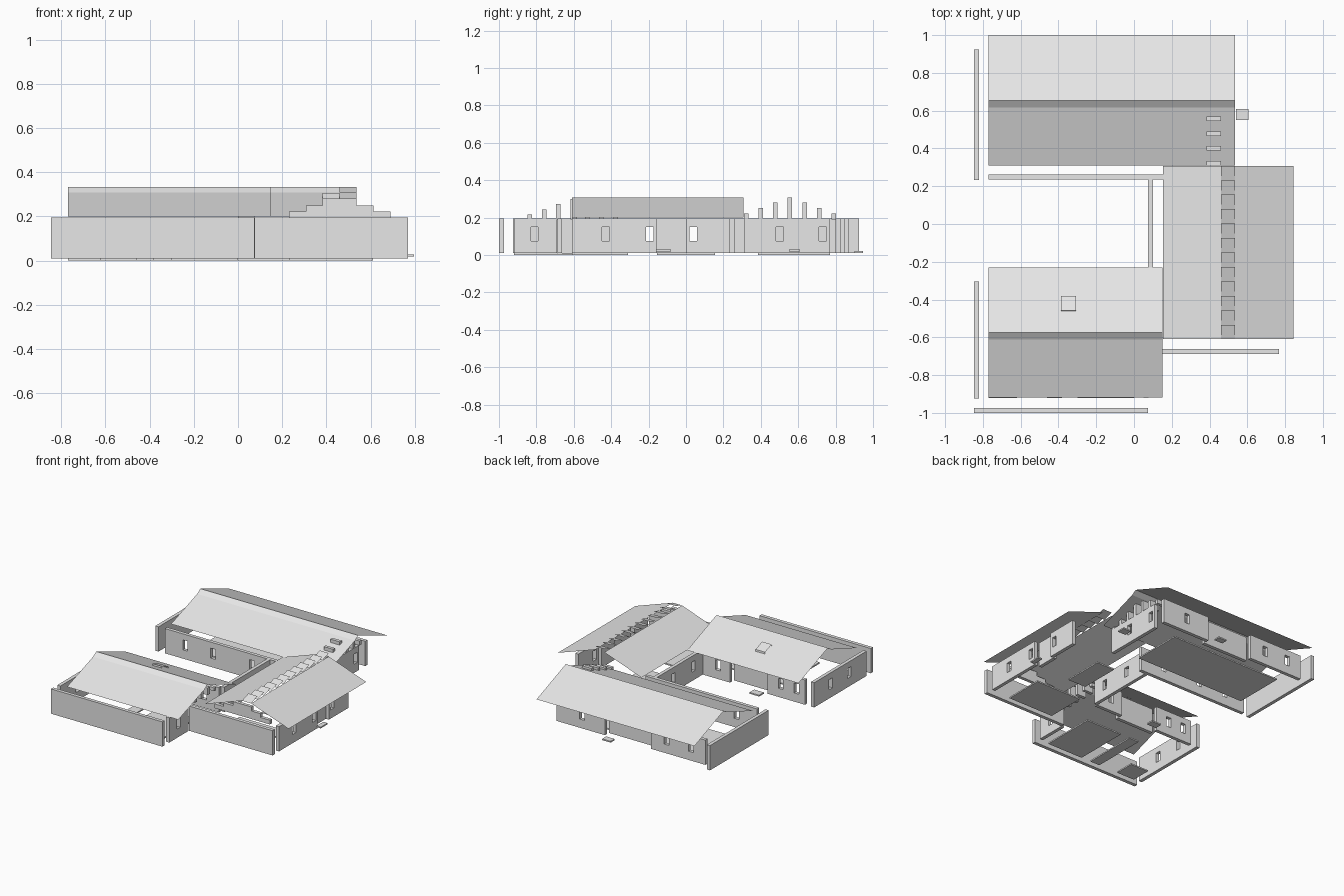
import bpy

cube = bpy.data.objects.get("Cube")
if cube:
    bpy.data.objects.remove(cube)

grey = bpy.data.materials.new("light_grey")
grey.use_nodes = True
grey.diffuse_color = (0.8, 0.8, 0.8, 1)
grey.node_tree.nodes["Principled BSDF"].inputs["Base Color"].default_value = (0.8, 0.8, 0.8, 1)

BASE, TOP = 0.01, 0.195          # wall heights
SILL, LINTEL = 0.075, 0.15       # window heights
EAVE, SHOULDER, RIDGE = 0.2, 0.307, 0.332
THICK, PITCH = 0.026, 0.0765


def mesh(name, verts, faces):
    data = bpy.data.meshes.new(name)
    data.from_pydata(verts, [], faces)
    data.materials.append(grey)
    obj = bpy.data.objects.new(name, data)
    bpy.context.collection.objects.link(obj)


def boxes(name, parts):
    """One object from boxes given as (x0, x1, y0, y1, z0, z1)."""
    verts, faces = [], []
    for x0, x1, y0, y1, z0, z1 in parts:
        n = len(verts)
        verts += [(x, y, z) for z in (z0, z1) for x, y in ((x0, y0), (x1, y0), (x1, y1), (x0, y1))]
        faces += [[n + 3, n + 2, n + 1, n], [n + 4, n + 5, n + 6, n + 7]]
        faces += [[n + i, n + (i + 1) % 4, n + (i + 1) % 4 + 4, n + i + 4] for i in range(4)]
    mesh(name, verts, faces)


def wall(name, axis, start, end, offset, windows=()):
    """Thin wall along an axis, with window openings left free."""
    spans, at = [], start
    for w in sorted(windows):
        spans += [(at, w - 0.02, BASE, TOP), (w - 0.02, w + 0.02, BASE, SILL),
                  (w - 0.02, w + 0.02, LINTEL, TOP)]
        at = w + 0.02
    spans.append((at, end, BASE, TOP))
    side = (offset, offset + THICK)
    boxes(name, [((a, b) + side if axis == "x" else side + (a, b)) + (lo, hi)
                 for a, b, lo, hi in spans])


def strip_roof(name, axis, start, end, profile):
    """Open sheet swept along an axis from a (position, height) profile."""
    verts = []
    for p, z in profile:
        verts += [(t, p, z) if axis == "x" else (p, t, z) for t in (start, end)]
    faces = [[2 * i, 2 * i + 1, 2 * i + 3, 2 * i + 2] for i in range(len(profile) - 1)]
    if axis == "y":
        faces = [f[::-1] for f in faces]
    mesh(name, verts, faces)


# Roofs of the north and south wings
def wing_roof(name, x0, x1, ridge):
    strip_roof(name, "x", x0, x1, [(ridge - 0.345, EAVE), (ridge - 0.037, SHOULDER),
                                   (ridge, RIDGE), (ridge + 0.345, EAVE)])


wing_roof("north_roof", -0.77, 0.535, 0.655)
wing_roof("south_roof", -0.77, 0.15, -0.574)

# East wing roof with sawtooth panels along the open ridge
strip_roof("east_roof_inner", "y", -0.61, 0.307, [(0.153, EAVE), (0.46, SHOULDER)])
strip_roof("east_roof_outer", "y", -0.61, 0.307, [(0.535, SHOULDER), (0.845, EAVE)])
for i in range(12):
    y = -0.61 + i * PITCH
    strip_roof(f"ridge_panel_{i}", "x", 0.46, 0.535, [(y, SHOULDER), (y + PITCH, RIDGE)])

# Raised skylight on the south roof
strip_roof("skylight", "x", -0.387, -0.308,
           [(-0.46, 0.288), (-0.458, 0.3), (-0.382, 0.271), (-0.38, 0.258)])

# North wing walls
wall("north_wing_west_wall", "y", 0.232, 0.925, -0.846)
wall("north_wing_south_wall", "x", -0.77, 0.153, 0.235, [-0.6, -0.37, -0.05])
wall("north_wing_back_wall_west", "x", -0.77, -0.32, 0.845, [-0.65, -0.45])
wall("north_wing_back_wall_recess", "x", -0.32, 0.06, 0.8)
wall("north_wing_back_wall_east", "x", 0.06, 0.46, 0.845, [0.25])
wall("north_wing_east_wall", "y", 0.31, 0.77, 0.435, [0.5, 0.73])

# East wing walls
wall("east_wing_front_wall", "x", 0.075, 0.768, -0.688)
wall("east_wing_west_wall", "y", -0.305, 0.235, 0.075, [-0.195, 0.04])
wall("east_wing_east_wall", "y", -0.61, -0.155, 0.74, [-0.43, -0.195])
wall("east_wing_east_wall_recess", "y", -0.155, 0.0, 0.7)
wall("east_wing_east_wall_north", "y", 0.0, 0.235, 0.725, [0.04])

# South wing walls
wall("south_wing_front_wall", "x", -0.846, 0.075, -1.0)
wall("south_wing_west_wall", "y", -0.925, -0.305, -0.846, [-0.72, -0.5])
wall("south_wing_east_wall", "y", -0.92, -0.69, 0.05, [-0.81])
wall("south_wing_north_wall_west", "x", -0.77, -0.46, -0.331, [-0.7, -0.57])
wall("south_wing_north_wall_recess", "x", -0.46, -0.15, -0.376)
wall("south_wing_north_wall_east", "x", -0.15, 0.075, -0.331, [-0.05])

# Stepped posts under the gables
STEPS = [0.222, 0.25, 0.28, 0.306, 0.28, 0.25, 0.222]
boxes("north_gable_posts", [(0.383, 0.46, 0.31 + i * 0.078, 0.334 + i * 0.078, 0.19, z)
                            for i, z in enumerate(STEPS)])
boxes("south_gable_posts", [(0.0, 0.075, -0.847 + i * PITCH, -0.823 + i * PITCH, 0.19, z - 0.007)
                            for i, z in enumerate(STEPS)])
boxes("east_gable_posts", [(0.23 + i * PITCH, 0.23 + (i + 1) * PITCH, -0.608, -0.584, 0.19, z)
                           for i, z in enumerate(STEPS[:3] + STEPS[4:])])

# Floors and door steps
boxes("north_floor", [(-0.64, 0.28, 0.385, 0.77, 0, 0.01)])
boxes("east_floor", [(0.23, 0.61, -0.61, -0.31, 0, 0.01)])
boxes("east_porch_floor", [(0.31, 0.46, -0.155, 0.155, 0, 0.01)])
boxes("south_floor", [(-0.3, 0.0, -0.92, -0.5, 0, 0.01)])
boxes("south_floor_strips", [(-0.77, -0.62, -0.92, -0.77, 0, 0.01),
                             (-0.46, -0.38, -0.92, -0.5, 0, 0.01)])
boxes("east_door_step", [(0.762, 0.796, -0.16, -0.08, 0.018, 0.028)])
boxes("north_east_door_step", [(0.54, 0.605, 0.55, 0.61, 0.018, 0.028)])
boxes("back_door_step", [(-0.04, 0.03, 0.9, 0.947, 0.01, 0.02)])
boxes("south_door_step", [(-0.44, -0.36, -0.29, -0.235, 0.01, 0.02)])
